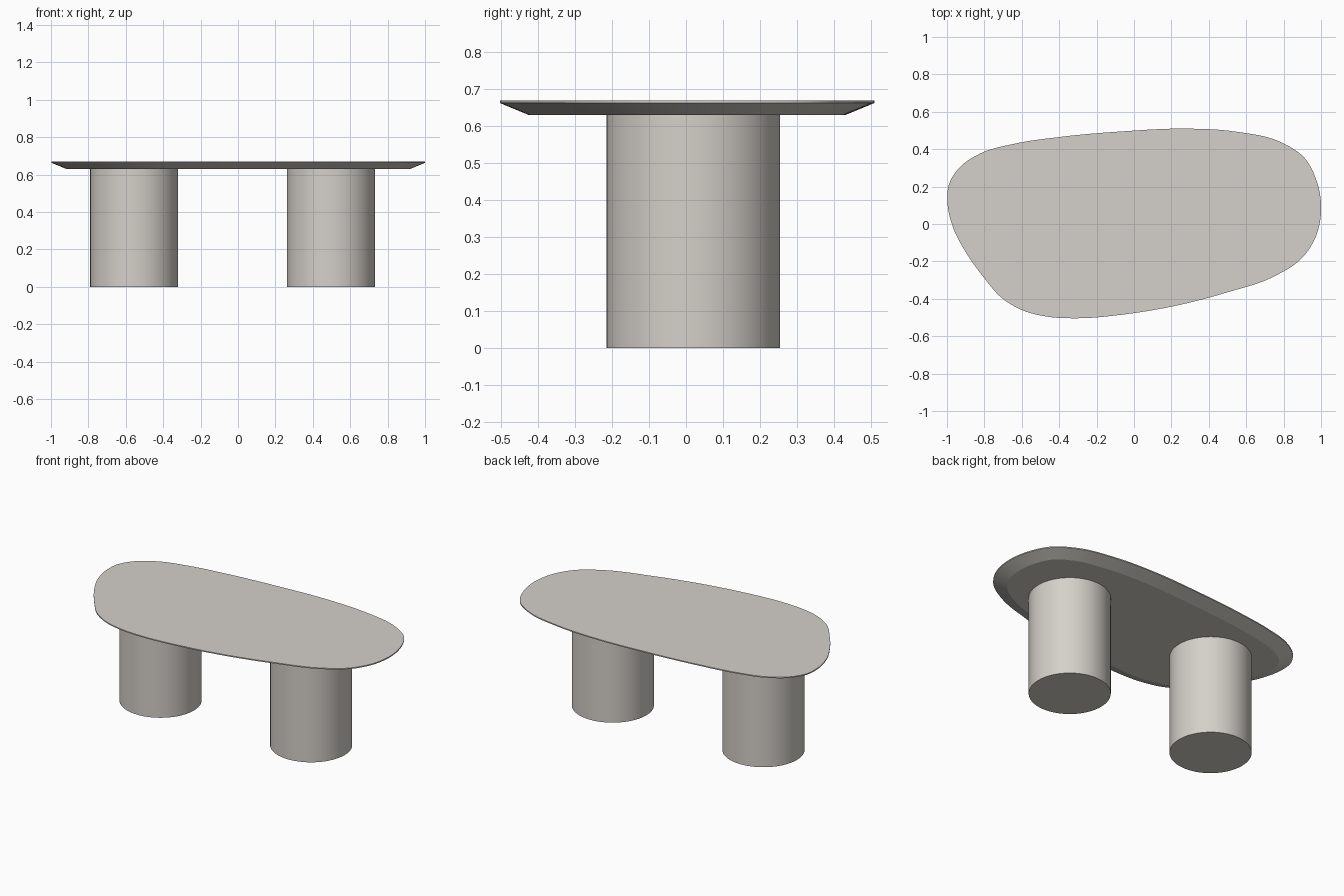
import bpy, bmesh, math
from mathutils import Vector

if "Cube" in bpy.data.objects:
    bpy.data.objects.remove(bpy.data.objects["Cube"])

stone = bpy.data.materials.new("warm grey stone")
stone.diffuse_color = (0.66, 0.63, 0.585, 1)
stone.use_nodes = True
stone.node_tree.nodes["Principled BSDF"].inputs["Base Color"].default_value = stone.diffuse_color

# Tabletop outline, counter-clockwise seen from above
OUTLINE = [(1.0, 0.06), (0.98, 0.22), (0.91, 0.355), (0.78, 0.44), (0.55, 0.493),
           (0.25, 0.51), (-0.05, 0.496), (-0.4, 0.465), (-0.65, 0.427), (-0.82, 0.378),
           (-0.935, 0.3), (-0.99, 0.21), (-0.997, 0.11), (-0.967, -0.02), (-0.9, -0.15),
           (-0.8, -0.29), (-0.71, -0.393), (-0.6, -0.46), (-0.46, -0.496), (-0.3, -0.504),
           (-0.05, -0.483), (0.2, -0.442), (0.5, -0.365), (0.75, -0.28), (0.9, -0.18),
           (0.975, -0.06)]


def smooth_loop(points, steps=6):
    """Closed Catmull-Rom curve with chord-scaled tangents."""
    p = [Vector(q) for q in points]
    n = len(p)
    d = [(p[(i + 1) % n] - p[i]).length for i in range(n)]
    tan = []
    for i in range(n):
        a, b = d[i - 1], d[i]
        tan.append(((p[i] - p[i - 1]) / a * b + (p[(i + 1) % n] - p[i]) / b * a) / (a + b))
    out = []
    for i in range(n):
        j = (i + 1) % n
        for s in range(steps):
            t = s / steps
            out.append(p[i] * (2*t**3 - 3*t**2 + 1) + tan[i] * d[i] * (t**3 - 2*t**2 + t)
                       + p[j] * (3*t**2 - 2*t**3) + tan[j] * d[i] * (t**3 - t**2))
    return out


def inset_loop(loop, amount):
    n = len(loop)
    out = []
    for i in range(n):
        t = (loop[(i + 2) % n] - loop[i - 2]).normalized()
        out.append(loop[i] + Vector((-t.y, t.x)) * amount)
    return out


def finish(obj):
    obj.data.materials.append(stone)
    bpy.ops.object.select_all(action='DESELECT')
    obj.select_set(True)
    bpy.context.view_layer.objects.active = obj
    bpy.ops.object.shade_smooth_by_angle(angle=math.radians(20))


# Tabletop: thin upright rim, then a wide bevel underneath
edge = smooth_loop(OUTLINE)
bm = bmesh.new()
rings = []
for inset, z in ((0.08, 0.63), (0.0, 0.663), (0.0, 0.67)):
    rings.append([bm.verts.new((q.x, q.y, z)) for q in inset_loop(edge, inset)])
count = len(edge)
for low, high in zip(rings, rings[1:]):
    for i in range(count):
        j = (i + 1) % count
        bm.faces.new((low[i], low[j], high[j], high[i]))
bm.faces.new(rings[-1])
bm.faces.new(rings[0][::-1])
mesh = bpy.data.meshes.new("tabletop")
bm.to_mesh(mesh)
bm.free()
top = bpy.data.objects.new("tabletop", mesh)
bpy.context.collection.objects.link(top)
finish(top)

# Two drum legs
for name, x in (("left_leg", -0.555), ("right_leg", 0.497)):
    bpy.ops.mesh.primitive_cylinder_add(vertices=64, radius=0.235, depth=0.63,
                                        location=(x, 0.02, 0.315))
    leg = bpy.context.object
    leg.name = name
    finish(leg)
